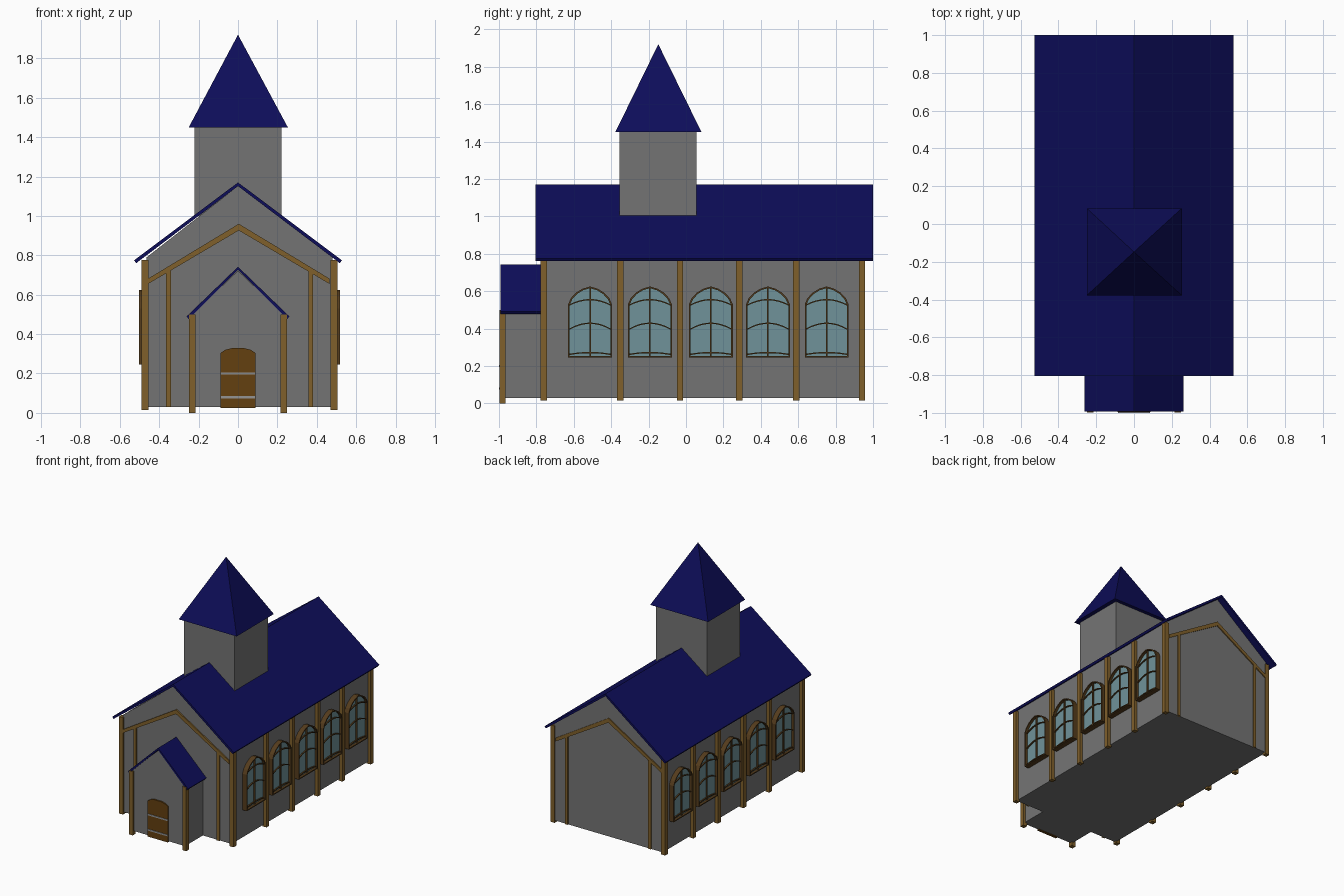
import bpy, bmesh
from mathutils import Vector

if "Cube" in bpy.data.objects:
    bpy.data.objects.remove(bpy.data.objects["Cube"])


def material(name, rgb):
    m = bpy.data.materials.new(name)
    m.diffuse_color = (*rgb, 1)
    m.use_nodes = True
    m.node_tree.nodes["Principled BSDF"].inputs["Base Color"].default_value = m.diffuse_color
    return m


STONE = material("stone", (0.175, 0.175, 0.175))
ROOF = material("blue_roof", (0.004, 0.004, 0.10))
WOOD = material("timber", (0.216, 0.117, 0.024))
FRAME = material("dark_wood", (0.09, 0.045, 0.012))
DOOR = material("door_wood", (0.125, 0.05, 0.005))
GLASS = material("glass", (0.16, 0.29, 0.32))
IRON = material("iron", (0.30, 0.30, 0.30))


def finish(name, bm, mat):
    bmesh.ops.recalc_face_normals(bm, faces=bm.faces)
    me = bpy.data.meshes.new(name)
    bm.to_mesh(me)
    bm.free()
    ob = bpy.data.objects.new(name, me)
    me.materials.append(mat)
    bpy.context.collection.objects.link(ob)
    return ob


def place(p, axis, d):
    # profile is (x, z) when swept along y, (y, z) when swept along x
    return Vector((p[0], d, p[1])) if axis == 'y' else Vector((d, p[0], p[1]))


def prism(name, profile, axis, d0, d1, mat):
    bm = bmesh.new()
    a = [bm.verts.new(place(p, axis, d0)) for p in profile]
    b = [bm.verts.new(place(p, axis, d1)) for p in profile]
    bm.faces.new(a)
    bm.faces.new(b)
    for i in range(len(a)):
        j = (i + 1) % len(a)
        bm.faces.new((a[i], a[j], b[j], b[i]))
    return finish(name, bm, mat)


def ring(name, outer, inner, axis, d0, d1, mat):
    bm = bmesh.new()
    loops = [[bm.verts.new(place(p, axis, d)) for p in prof]
             for prof, d in ((outer, d0), (outer, d1), (inner, d1), (inner, d0))]
    n = len(outer)
    for k in range(4):
        a, b = loops[k], loops[(k + 1) % 4]
        for i in range(n):
            j = (i + 1) % n
            bm.faces.new((a[i], a[j], b[j], b[i]))
    return finish(name, bm, mat)


def box(name, x0, x1, y0, y1, z0, z1, mat):
    return prism(name, [(x0, z0), (x1, z0), (x1, z1), (x0, z1)], 'y', y0, y1, mat)


def house(cx, w, z0, eave, apex):
    return [(cx - w, z0), (cx + w, z0), (cx + w, eave), (0, apex), (cx - w, eave)]


def chevron(cx, w, eave, apex, t, cut):
    return [(cx - w, eave), (cx, apex), (cx + w, eave),
            (cx + w - cut, eave - t), (cx, apex - t * 1.25), (cx - w + cut, eave - t)]


CX = 0.008  # the timbered hall sits slightly off the roof ridge

# Hall and porch
prism("hall_walls", house(CX, 0.472, 0.03, 0.79, 1.152), 'y', -0.765, 0.95, STONE)
prism("hall_roof", chevron(0, 0.527, 0.775, 1.17, 0.015, 0.01), 'y', -0.805, 1.0, ROOF)
prism("porch_walls", house(0, 0.23, 0.03, 0.502, 0.722), 'y', -0.985, -0.76, STONE)
prism("porch_roof", chevron(0, 0.261, 0.49, 0.742, 0.013, 0.01), 'y', -0.992, -0.765, ROOF)

# Tower and spire
box("tower", -0.22, 0.22, -0.355, 0.055, 1.0, 1.455, STONE)
bm = bmesh.new()
base = [bm.verts.new(c) for c in ((-0.25, -0.378, 1.45), (0.253, -0.378, 1.45),
                                  (0.253, 0.083, 1.45), (-0.25, 0.083, 1.45))]
tip = bm.verts.new((0, -0.148, 1.92))
bm.faces.new(base)
for i in range(4):
    bm.faces.new((base[i], base[(i + 1) % 4], tip))
finish("spire", bm, ROOF)

# Side posts and porch posts
for s in (-1, 1):
    for y in (-0.76, -0.352, -0.032, 0.285, 0.59, 0.941):
        x = CX + s * 0.48
        box("wall_post", x - 0.0175, x + 0.0175, y - 0.017, y + 0.017, 0.015, 0.775, WOOD)
    x = s * 0.232
    box("porch_post", x - 0.017, x + 0.017, -0.998, -0.965, 0, 0.50, WOOD)

# Timber framing on both gables
for y0, y1 in ((-0.775, -0.755), (0.94, 0.958)):
    prism("gable_beam", chevron(CX - 0.004, 0.46, 0.682, 0.96, 0.027, 0.0), 'y', y0, y1, WOOD)
    for s in (-1, 1):
        x = CX + s * 0.361
        box("gable_post", x - 0.012, x + 0.012, y0, y1, 0.03, 0.72, WOOD)

# Arched door with iron bands
door = [(-0.088, 0.025), (0.088, 0.025), (0.088, 0.305), (0.065, 0.32), (0.03, 0.329),
        (-0.03, 0.329), (-0.065, 0.32), (-0.088, 0.305)]
prism("door", door, 'y', -0.996, -0.975, DOOR)
for z in (0.08, 0.2):
    box("door_band", -0.086, 0.086, -1.0, -0.98, z - 0.006, z + 0.006, IRON)

# Pointed windows
half = [(0.117, 0.245), (0.117, 0.53), (0.103, 0.562), (0.075, 0.592), (0.04, 0.613)]
arch = half + [(0, 0.625)] + [(-y, z) for y, z in reversed(half)]


def window(yc, s):
    outer = [(yc + y, z) for y, z in arch]
    inner = [(yc + y * 0.93, 0.43 + (z - 0.43) * 0.955) for y, z in arch]
    wall, glass, bar, rim = (CX + s * d for d in (0.465, 0.49, 0.5, 0.51))
    ring("window_frame", outer, inner, 'x', wall, rim, FRAME)
    prism("window_glass", inner, 'x', wall, glass, GLASS)
    prism("window_mullion", [(yc - 0.004, 0.245), (yc + 0.004, 0.245),
                             (yc + 0.004, 0.618), (yc - 0.004, 0.618)], 'x', wall, bar, FRAME)
    for z, rise in ((0.262, 0.01), (0.396, 0.033), (0.525, 0.03)):
        us = [i / 4 - 1 for i in range(9)]
        top = [(yc + u * 0.112, z + rise * (1 - u * u) + 0.003) for u in us]
        prism("window_bar", top + [(y, q - 0.007) for y, q in reversed(top)],
              'x', wall, bar, FRAME)


for s in (-1, 1):
    for yc in (-0.513, -0.193, 0.133, 0.438, 0.752):
        window(yc, s)
